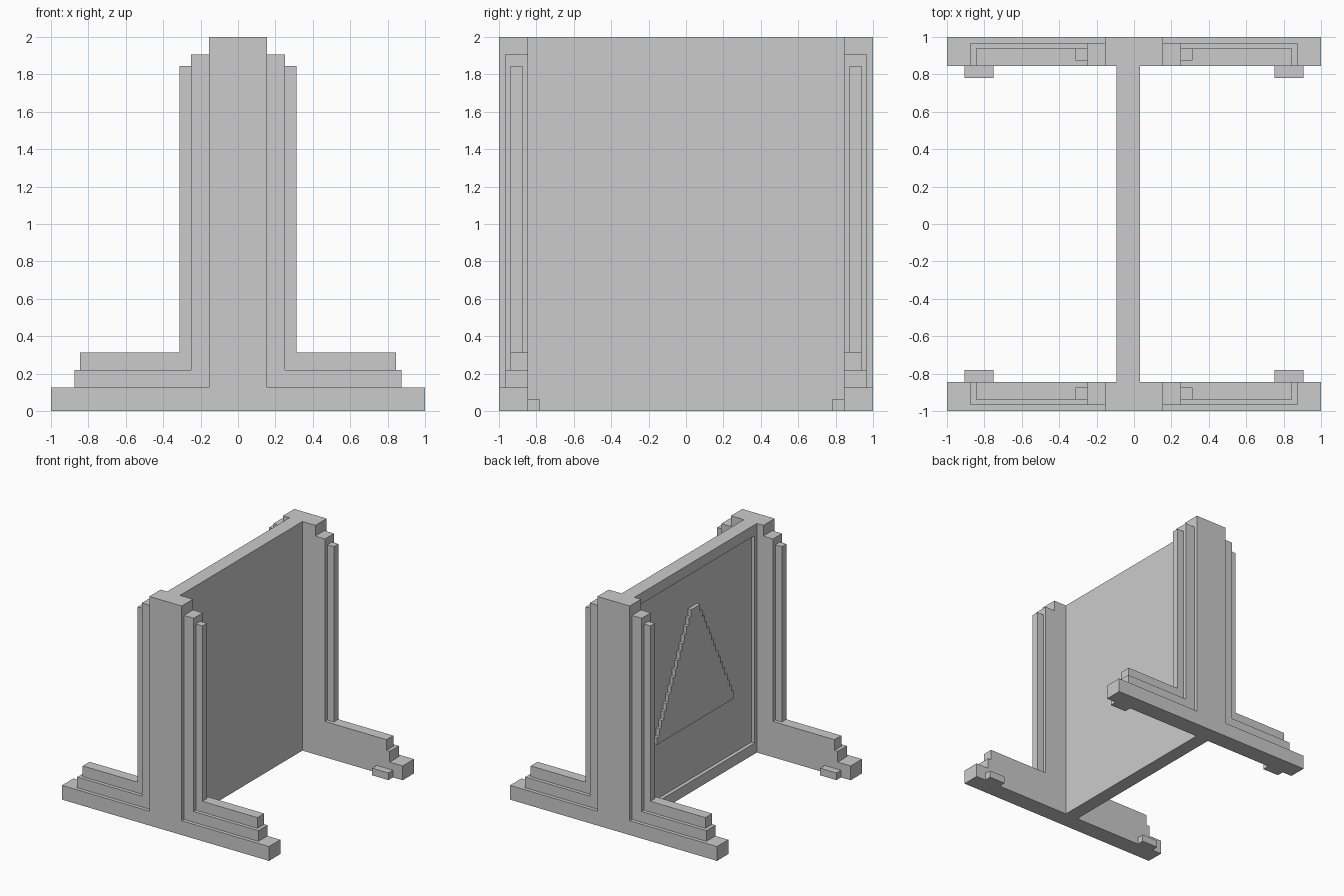
import bpy, bmesh
from mathutils import Vector

if "Cube" in bpy.data.objects:
    bpy.data.objects.remove(bpy.data.objects["Cube"])

U = 1 / 32  # the model sits on a 1/32 unit grid


def finish(bm, name, mirror):
    bmesh.ops.recalc_face_normals(bm, faces=bm.faces[:])
    mesh = bpy.data.meshes.new(name)
    bm.to_mesh(mesh)
    bm.free()
    obj = bpy.data.objects.new(name, mesh)
    bpy.context.collection.objects.link(obj)
    if any(mirror):
        mod = obj.modifiers.new("Mirror", 'MIRROR')
        mod.use_axis = mirror
        mod.use_mirror_merge = False
    return obj


def prism(name, profile, start, end, axis='Y', mirror=(False, False, False)):
    """Extrude a profile (grid units) along X or Y, then mirror it."""
    bm = bmesh.new()
    place = (lambda a, z: (a, start, z)) if axis == 'Y' else (lambda a, z: (start, a, z))
    face = bm.faces.new([bm.verts.new(Vector(place(a, z)) * U) for a, z in profile])
    out = bmesh.ops.extrude_face_region(bm, geom=[face])
    step = Vector((0, end - start, 0) if axis == 'Y' else (end - start, 0, 0)) * U
    for v in out["geom"]:
        if isinstance(v, bmesh.types.BMVert):
            v.co += step
    return finish(bm, name, mirror)


def rect(a0, a1, z0, z1):
    return [(a0, z0), (a1, z0), (a1, z1), (a0, z1)]


BOTH = (True, True, False)

# End frames: upright post on a wide foot
half = [(32, 0), (32, 4), (5, 4), (5, 64)]
prism("end_frame", half + [(-x, z) for x, z in reversed(half)], 27, 32,
      mirror=(False, True, False))

# Stepped trim on each side of the posts
prism("inner_trim", [(5, 4), (28, 4), (28, 7), (8, 7), (8, 61), (5, 61)], 27, 31, mirror=BOTH)
prism("outer_trim_foot", rect(8, 27, 7, 10), 27, 30, mirror=BOTH)
prism("outer_trim_post", rect(8, 10, 10, 59), 28, 30, mirror=BOTH)

# Small pads at the foot ends
prism("foot_pad", rect(24, 29, 0, 2), 25, 27, mirror=BOTH)

# Panel with a shallow recess on its -x side
panel = prism("panel", rect(-27, 27, 0, 64), -3, 1, axis='X')
bm = bmesh.new()
bm.from_mesh(panel.data)
face = min(bm.faces, key=lambda f: f.calc_center_median().x)
bmesh.ops.inset_individual(bm, faces=[face], thickness=U)
for v in face.verts:
    v.co.y = 26 * U if v.co.y > 0 else -26 * U
    v.co.z = 61 * U if v.co.z > 1 else 3 * U
floor = bmesh.ops.extrude_discrete_faces(bm, faces=[face])["faces"][0]
for v in floor.verts:
    v.co.x += U
bm.to_mesh(panel.data)
bm.free()

# Raised stepped triangle inside the recess
edge = []
for i in range(16):
    edge += [(17 - i, 19 + 2 * i), (17 - i, 21 + 2 * i)]
prism("stepped_triangle", edge + [(-y, z) for y, z in reversed(edge)], -3, -2, axis='X')
